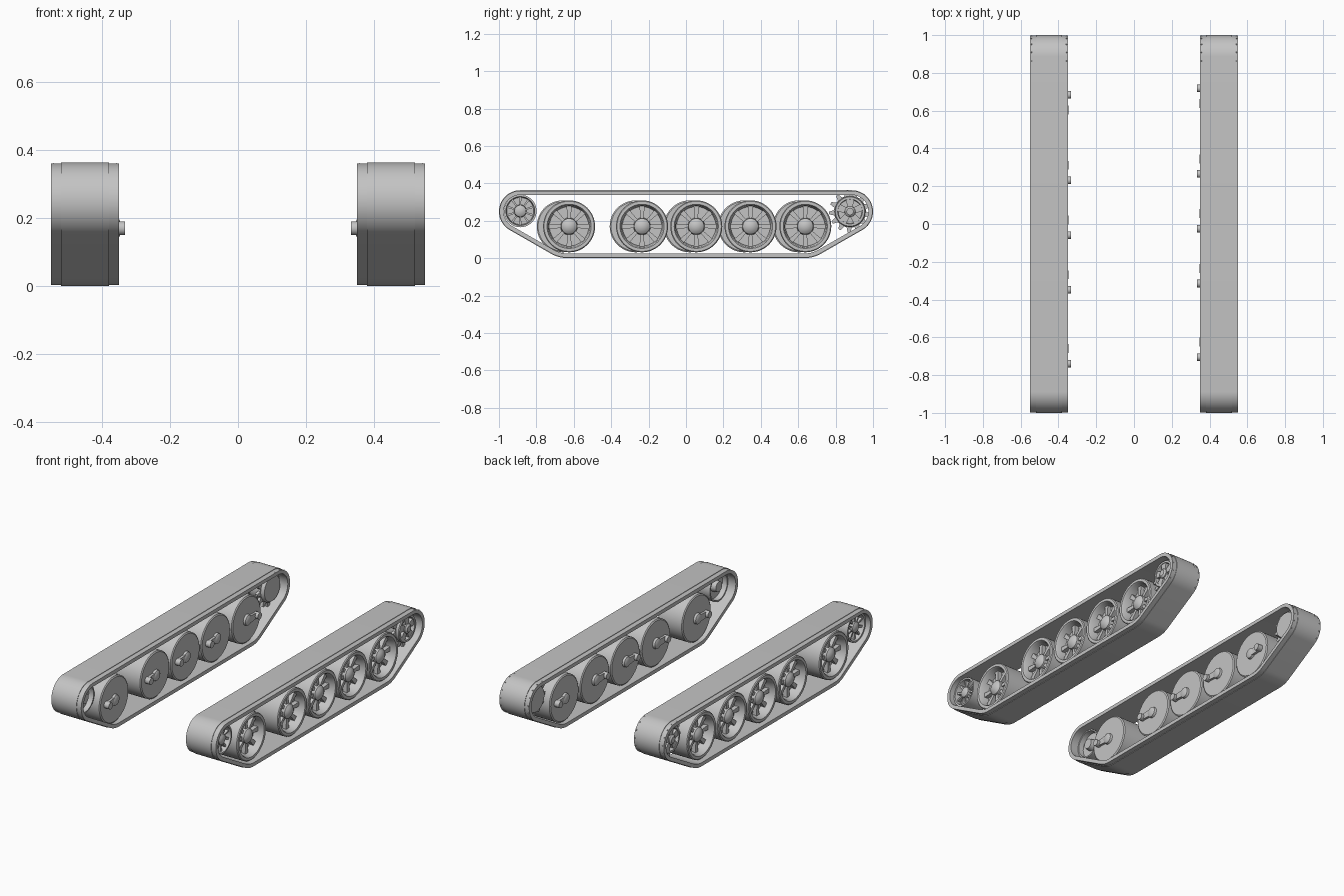
import bpy, bmesh
from math import sin, cos, radians, pi
from mathutils import Vector, Matrix

old = bpy.data.objects.get("Cube")
if old:
    bpy.data.objects.remove(old)

grey = bpy.data.materials.new("track_grey")
grey.use_nodes = True
colour = (0.55, 0.55, 0.55, 1)
grey.diffuse_color = colour
grey.node_tree.nodes["Principled BSDF"].inputs["Base Color"].default_value = colour
made = []


def lathe(bm, profile, steps=40, centre=(0, 0)):
    """Turn an (x, radius) profile round an axis parallel to x."""
    vs = [bm.verts.new((x, centre[0], centre[1] + r)) for x, r in profile]
    es = [bm.edges.new(pair) for pair in zip(vs, vs[1:])]
    bmesh.ops.spin(bm, geom=vs + es, cent=(0, *centre), axis=(1, 0, 0),
                   angle=2 * pi, steps=steps, use_duplicate=False)
    bmesh.ops.remove_doubles(bm, verts=bm.verts, dist=0.0002)


def prism(bm, outline, x0, x1):
    """Extrude a (y, z) outline along x."""
    a = [bm.verts.new((x0, y, z)) for y, z in outline]
    b = [bm.verts.new((x1, y, z)) for y, z in outline]
    bm.faces.new(a)
    bm.faces.new(b)
    for i in range(len(a)):
        j = (i + 1) % len(a)
        bm.faces.new((a[i], a[j], b[j], b[i]))


def ribs(bm, count, r0, r1, w0, w1, x0, x1):
    """Radial spokes of half width w0 at the hub and w1 at the rim."""
    for i in range(count):
        t = 2 * pi * i / count + pi / 2
        shape = [(r0, -w0), (r1, -w1), (r1, w1), (r0, w0)]
        prism(bm, [(r * cos(t) - w * sin(t), r * sin(t) + w * cos(t))
                   for r, w in shape], x0, x1)


def make_mesh(name, bm, side):
    bm.transform(Matrix.Diagonal((side, 1, 1, 1)))
    bmesh.ops.recalc_face_normals(bm, faces=bm.faces)
    me = bpy.data.meshes.new(name)
    bm.to_mesh(me)
    bm.free()
    me.materials.append(grey)
    return me


def place(name, me, y=0, z=0):
    ob = bpy.data.objects.new(name, me)
    ob.location = (0, y, z)
    bpy.context.collection.objects.link(ob)
    made.append(ob)


# Belt path: arcs (y, z, radius, start angle, end angle) joined by straight runs
END_Y, END_Z, END_R = 0.886, 0.249, 0.111
ARCS = [(0.635, 0.17, 0.167, -90, -60, 8), (END_Y, END_Z, END_R, -60, 90, 24),
        (-END_Y, END_Z, END_R, 90, 240, 24), (-0.635, 0.17, 0.167, 240, 270, 8)]


def belt_loop(offset):
    pts = []
    for y, z, r, a0, a1, n in ARCS:
        for i in range(n + 1):
            t = radians(a0 + (a1 - a0) * i / n)
            pts.append((y + (r + offset) * cos(t), z + (r + offset) * sin(t)))
    return pts


def belt():
    bm = bmesh.new()
    section = [(0.35, 0), (0.38, 0), (0.38, 0.003), (0.52, 0.003), (0.52, 0),
               (0.55, 0), (0.55, -0.022), (0.35, -0.022)]
    loops = [[bm.verts.new((x, y, z)) for y, z in belt_loop(o)] for x, o in section]
    for k, a in enumerate(loops):
        b = loops[(k + 1) % len(loops)]
        for i in range(len(a)):
            j = (i + 1) % len(a)
            bm.faces.new((a[i], a[j], b[j], b[i]))
    return bm


# Rivets along both edges of the belt at the rear bend
def rivets():
    bm = bmesh.new()
    for x in (0.358, 0.542):
        for deg in range(-42, 103, 24):
            t = radians(deg)
            at = Vector((x, END_Y + END_R * cos(t), END_Z + END_R * sin(t)))
            bmesh.ops.create_icosphere(bm, subdivisions=1, radius=0.004,
                                       matrix=Matrix.Translation(at))
    return bm


# Dished road wheel with spokes and a domed hub
def road_wheel():
    bm = bmesh.new()
    lathe(bm, [(0.365, 0), (0.365, 0.132), (0.37, 0.139), (0.525, 0.139),
               (0.53, 0.134), (0.53, 0.118), (0.52, 0.112), (0.47, 0.105),
               (0.47, 0.046), (0.505, 0.042), (0.515, 0.03), (0.521, 0.015),
               (0.523, 0)], 48)
    ribs(bm, 8, 0.035, 0.108, 0.008, 0.014, 0.465, 0.495)
    return bm


# Front idler with narrow radial ribs
def idler():
    bm = bmesh.new()
    lathe(bm, [(0.40, 0), (0.40, 0.03), (0.43, 0.035), (0.43, 0.076),
               (0.40, 0.079), (0.40, 0.087), (0.52, 0.087), (0.52, 0.077),
               (0.485, 0.072), (0.485, 0.034), (0.515, 0.031), (0.522, 0.02),
               (0.525, 0)], 40)
    ribs(bm, 10, 0.025, 0.076, 0.004, 0.006, 0.48, 0.508)
    return bm


# Rear drive sprocket: drum, two toothed rings, five broad spokes
def sprocket():
    bm = bmesh.new()
    lathe(bm, [(0.385, 0), (0.385, 0.075), (0.395, 0.082), (0.515, 0.082),
               (0.52, 0.078), (0.52, 0.066), (0.49, 0.062), (0.49, 0.03),
               (0.522, 0.028), (0.53, 0.018), (0.53, 0)], 40)
    ribs(bm, 5, 0.022, 0.068, 0.014, 0.022, 0.485, 0.516)
    teeth = 13
    outline = []
    for i in range(teeth):
        for part, r in ((0, 0.086), (0.3, 0.086), (0.52, 0.112), (0.78, 0.112)):
            t = 2 * pi * (i + part) / teeth
            outline.append((r * cos(t), r * sin(t)))
    for x in (0.405, 0.48):
        prism(bm, outline, x, x + 0.018)
    return bm


# Suspension arm on the inner face; the pivot lies towards the given direction
def arm(direction):
    bm = bmesh.new()
    pivot = 0.08 * direction
    lathe(bm, [(0.37, 0.034), (0.352, 0.03), (0.346, 0.02), (0.346, 0)], 20)
    prism(bm, [(0, -0.022), (pivot, -0.016), (pivot, 0.016), (0, 0.022)],
          0.35, 0.366)
    lathe(bm, [(0.37, 0), (0.37, 0.02), (0.333, 0.02), (0.333, 0)], 20, (pivot, 0))
    return bm


WHEEL_Y = (-0.625, -0.235, 0.055, 0.345, 0.638)
for label, side, shift in (("left", 1, 0), ("right", -1, -0.034)):
    place(label + "_track_belt", make_mesh("belt", belt(), side))
    place(label + "_belt_rivets", make_mesh("rivets", rivets(), side))
    place(label + "_idler", make_mesh("idler", idler(), side), -END_Y, 0.252)
    place(label + "_sprocket", make_mesh("sprocket", sprocket(), side), 0.877, END_Z)
    wheel = make_mesh("road_wheel", road_wheel(), side)
    arms = {d: make_mesh("arm", arm(d), side) for d in (-1, 1)}
    for i, y in enumerate(WHEEL_Y):
        place(f"{label}_road_wheel_{i + 1}", wheel, y + shift, 0.17)
        place(f"{label}_suspension_arm_{i + 1}", arms[1 if i == 4 else -1],
              y + shift, 0.17)

# Smooth shading with sharp edges kept
bpy.ops.object.select_all(action="DESELECT")
for ob in made:
    ob.select_set(True)
bpy.context.view_layer.objects.active = made[0]
bpy.ops.object.shade_smooth_by_angle(angle=radians(35))
